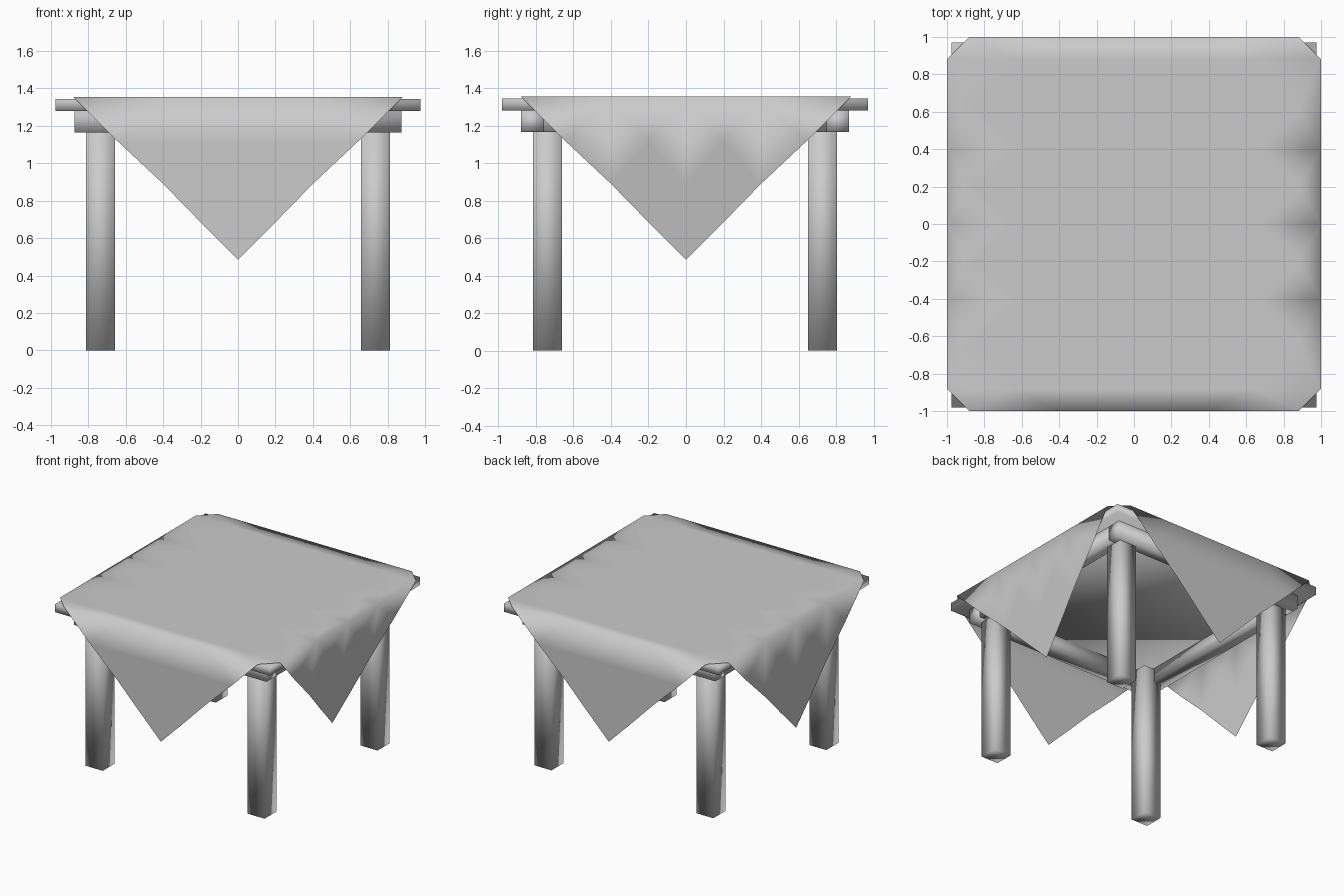
import bpy, bmesh

if "Cube" in bpy.data.objects:
    bpy.data.objects.remove(bpy.data.objects["Cube"])

OFF_Y = -0.005   # the table sits a hair forward under the cloth


def smooth(obj):
    for p in obj.data.polygons:
        p.use_smooth = True


def box(name, x, y, z):
    """Box from (min, max) ranges, softly shaded."""
    bpy.ops.mesh.primitive_cube_add(size=1)
    o = bpy.context.object
    o.name = name
    for v in o.data.vertices:
        v.co = [r[0] if c < 0 else r[1] for r, c in zip((x, y, z), v.co)]
        v.co.y += OFF_Y
    smooth(o)
    return o


# Table top
box("table_top", (-0.975, 0.975), (-0.975, 0.975), (1.28, 1.345))

# Apron rails
OUT, INN = 0.875, 0.755
for s, side in ((-1, "front"), (1, "back")):
    box(side + "_rail", (-OUT, OUT), sorted((s * INN, s * OUT)), (1.165, 1.28))
for s, side in ((-1, "left"), (1, "right")):
    box(side + "_rail", sorted((s * INN, s * OUT)), (-INN, INN), (1.165, 1.28))

# Legs
for sx, a in ((-1, "left"), (1, "right")):
    for sy, b in ((-1, "front"), (1, "back")):
        box(f"{b}_{a}_leg", sorted((sx * 0.657, sx * 0.812)),
            sorted((sy * 0.655, sy * 0.81)), (0, 1.27))

# Tablecloth: a square cloth turned 45 degrees, its corners folded down
N, FOLD, TOP = 9, 5, 1.355
FLAT = [0, 0.2, 0.4, 0.64, 0.88, 1.0]       # distance from centre on the top
DROP = [0, 0.24, 0.465, 0.67, 0.87]         # distance hung below the edge


def place(i, j):
    a, b = i + j - N, i - j
    out = []
    drop = 0
    for k in (a, b):
        n = abs(k)
        if n > FOLD:
            drop = DROP[n - FOLD]
        out.append((1 if k > 0 else -1) * FLAT[min(n, FOLD)])
    if a > FOLD:                            # right flap leans inwards
        out[0] -= 0.165 * drop
    return out[0], out[1], TOP - drop


bm = bmesh.new()
grid = [[bm.verts.new(place(i, j)) for j in range(N + 1)] for i in range(N + 1)]
for i in range(N):
    for j in range(N):
        q = [grid[i][j], grid[i + 1][j], grid[i + 1][j + 1], grid[i][j + 1]]
        a, b = i + j + 1 - N, i - j         # cell centre
        if abs(b) == FOLD:                  # split along front and back folds
            bm.faces.new((q[0], q[1], q[2]))
            bm.faces.new((q[0], q[2], q[3]))
        elif abs(a) == FOLD:                # split along left and right folds
            bm.faces.new((q[0], q[1], q[3]))
            bm.faces.new((q[1], q[2], q[3]))
        else:
            bm.faces.new(q)
me = bpy.data.meshes.new("tablecloth")
bm.to_mesh(me)
bm.free()
cloth = bpy.data.objects.new("tablecloth", me)
bpy.context.collection.objects.link(cloth)
smooth(cloth)
